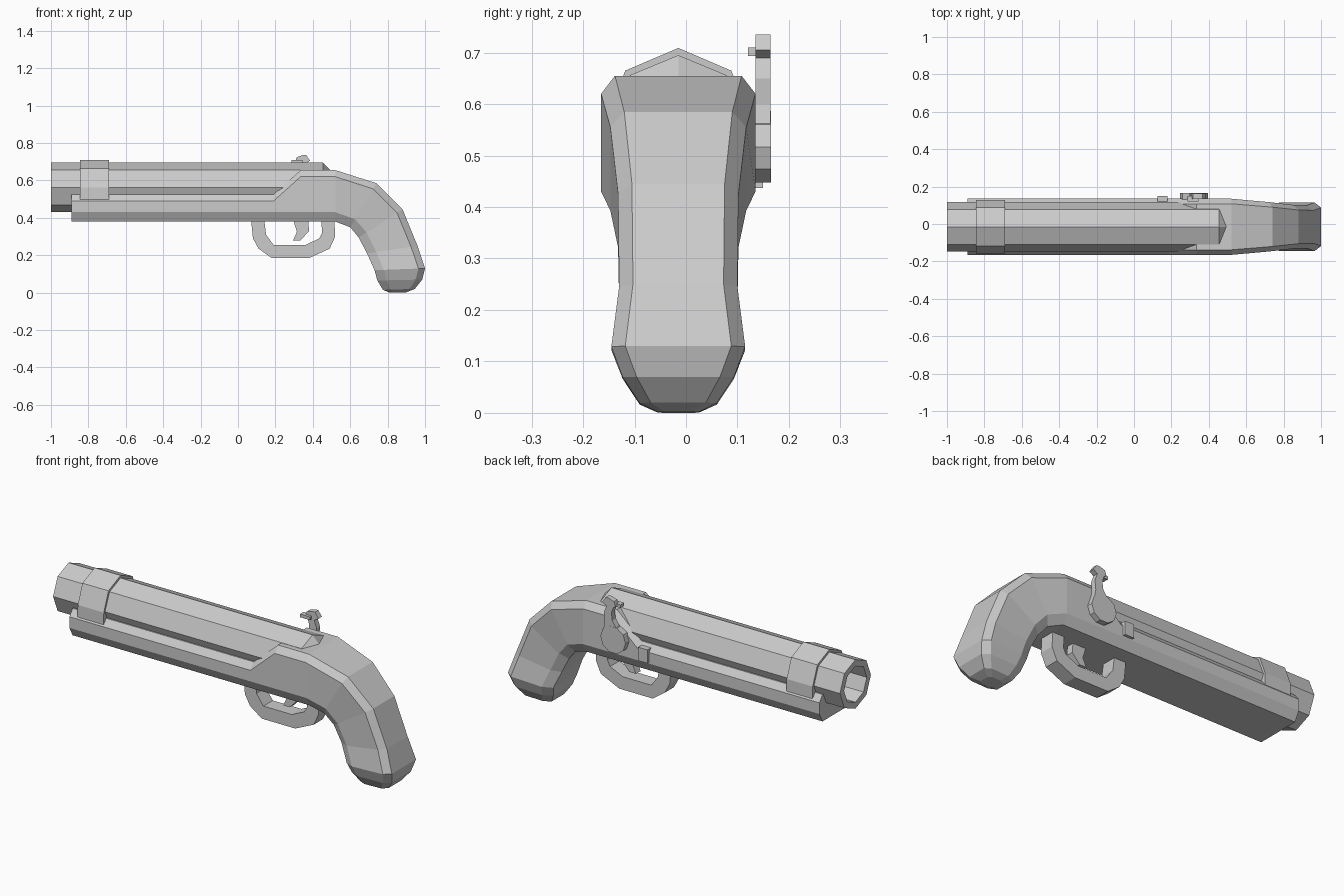
import bpy, bmesh
from math import sin, cos, pi
from mathutils import Vector

cube = bpy.data.objects.get("Cube")
if cube:
    bpy.data.objects.remove(cube, do_unlink=True)

MID = -0.015  # y of the barrel and stock centre plane
AXIS = 0.563  # height of the barrel axis

grey = bpy.data.materials.new("light_grey")
grey.use_nodes = True
colour = (0.6, 0.6, 0.6, 1)
grey.diffuse_color = colour
grey.node_tree.nodes["Principled BSDF"].inputs["Base Color"].default_value = colour


def finish(name, bm):
    bmesh.ops.recalc_face_normals(bm, faces=bm.faces)
    mesh = bpy.data.meshes.new(name)
    bm.to_mesh(mesh)
    bm.free()
    mesh.materials.append(grey)
    obj = bpy.data.objects.new(name, mesh)
    bpy.context.collection.objects.link(obj)
    return obj


def loft(name, rings):
    """Skin a list of equal-sized rings and cap both ends."""
    bm = bmesh.new()
    loops = [[bm.verts.new(p) for p in ring] for ring in rings]
    n = len(rings[0])
    for a, b in zip(loops, loops[1:]):
        for i in range(n):
            j = (i + 1) % n
            bm.faces.new((a[i], a[j], b[j], b[i]))
    bm.faces.new(loops[0])
    bm.faces.new(loops[-1])
    return finish(name, bm)


def plate(name, outline, y0, y1):
    """Extrude a side outline of (x, z) points from y0 to y1."""
    return loft(name, [[(x, y, z) for x, z in outline] for y in (y0, y1)])


def octagon(x, r, z=AXIS):
    return [(x, MID + r * sin(i * pi / 4), z + r * cos(i * pi / 4)) for i in range(8)]


def stock_ring(top, bottom, w, cham=1.0):
    """Chamfered section running from a top point to a bottom point (x, z)."""
    t, b = Vector((top[0], 0, top[1])), Vector((bottom[0], 0, bottom[1]))
    d = (b - t).normalized()
    side = [(t, w - 0.027 * cham), (t + d * 0.035 * cham, w),
            (b - d * 0.05 * cham, w), (b, w - 0.027 * cham)]
    right = [(p.x, MID - h, p.z) for p, h in side]
    left = [(p.x, MID + h, p.z) for p, h in reversed(side)]
    return right + left


# Stock: fore-end, lock area and curved grip in one skin
loft("stock", [stock_ring(*s) for s in (
    ((-0.89, 0.525), (-0.89, 0.38), 0.15),
    ((0.19, 0.525), (0.19, 0.38), 0.15),
    ((0.335, 0.655), (0.335, 0.38), 0.15),
    ((0.52, 0.655), (0.52, 0.38), 0.15),
    ((0.74, 0.585), (0.60, 0.35), 0.132),
    ((0.88, 0.445), (0.645, 0.295), 0.117),
    ((0.96, 0.25), (0.69, 0.21), 0.115),
    ((1.0, 0.13), (0.73, 0.12), 0.13),
    ((0.985, 0.07), (0.745, 0.065), 0.108),
    ((0.945, 0.02), (0.775, 0.015), 0.075, 0.8),
    ((0.90, 0.002), (0.81, 0.0), 0.04, 0.5),
)])

# Eight-sided barrel with a tapered breech and an open bore
loft("barrel", [octagon(x, r) for x, r in (
    (0.58, 0.002), (0.455, 0.132), (-1, 0.132), (-1, 0.097), (-0.5, 0.097))])

# Band that straps the barrel to the fore-end
half = [(0.144, 0.495), (0.143, 0.563), (0.103, 0.665)]
section = half + [(0, 0.709)] + [(-y, z) for y, z in reversed(half)]
loft("barrel_band", [[(x, MID + y, z) for y, z in section] for x in (-0.845, -0.69)])

# Trigger guard: outer path, then back along the inner path
guard = [(0.07, 0.39), (0.08, 0.29), (0.11, 0.235), (0.18, 0.185), (0.38, 0.185),
         (0.49, 0.235), (0.52, 0.30), (0.515, 0.39),
         (0.445, 0.39), (0.45, 0.32), (0.435, 0.29), (0.36, 0.255), (0.19, 0.255),
         (0.15, 0.31), (0.14, 0.39)]
plate("trigger_guard", guard, MID - 0.04, MID + 0.04)

# Trigger
plate("trigger", [(0.295, 0.39), (0.315, 0.325), (0.295, 0.28), (0.335, 0.28),
                  (0.38, 0.33), (0.375, 0.39)], MID - 0.02, MID + 0.02)

# Hammer: round base, arm with a spur, and a jaw peg
plate("hammer_base", [(0.32 + 0.075 * cos(i * pi / 5), 0.517 + 0.073 * sin(i * pi / 5))
                      for i in range(10)], 0.13, 0.165)
plate("hammer_arm", [(0.285, 0.56), (0.325, 0.62), (0.33, 0.66), (0.32, 0.69),
                     (0.305, 0.70), (0.315, 0.725), (0.345, 0.735), (0.365, 0.735),
                     (0.385, 0.705), (0.36, 0.69), (0.375, 0.65), (0.37, 0.60),
                     (0.38, 0.55)], 0.135, 0.164)
plate("hammer_jaw", [(0.285, 0.693), (0.345, 0.693), (0.345, 0.71), (0.285, 0.71)],
      0.12, 0.15)

# Flash pan block on the left side
plate("flash_pan", [(0.125, 0.437), (0.18, 0.437), (0.18, 0.51), (0.125, 0.51)],
      0.11, 0.15)
